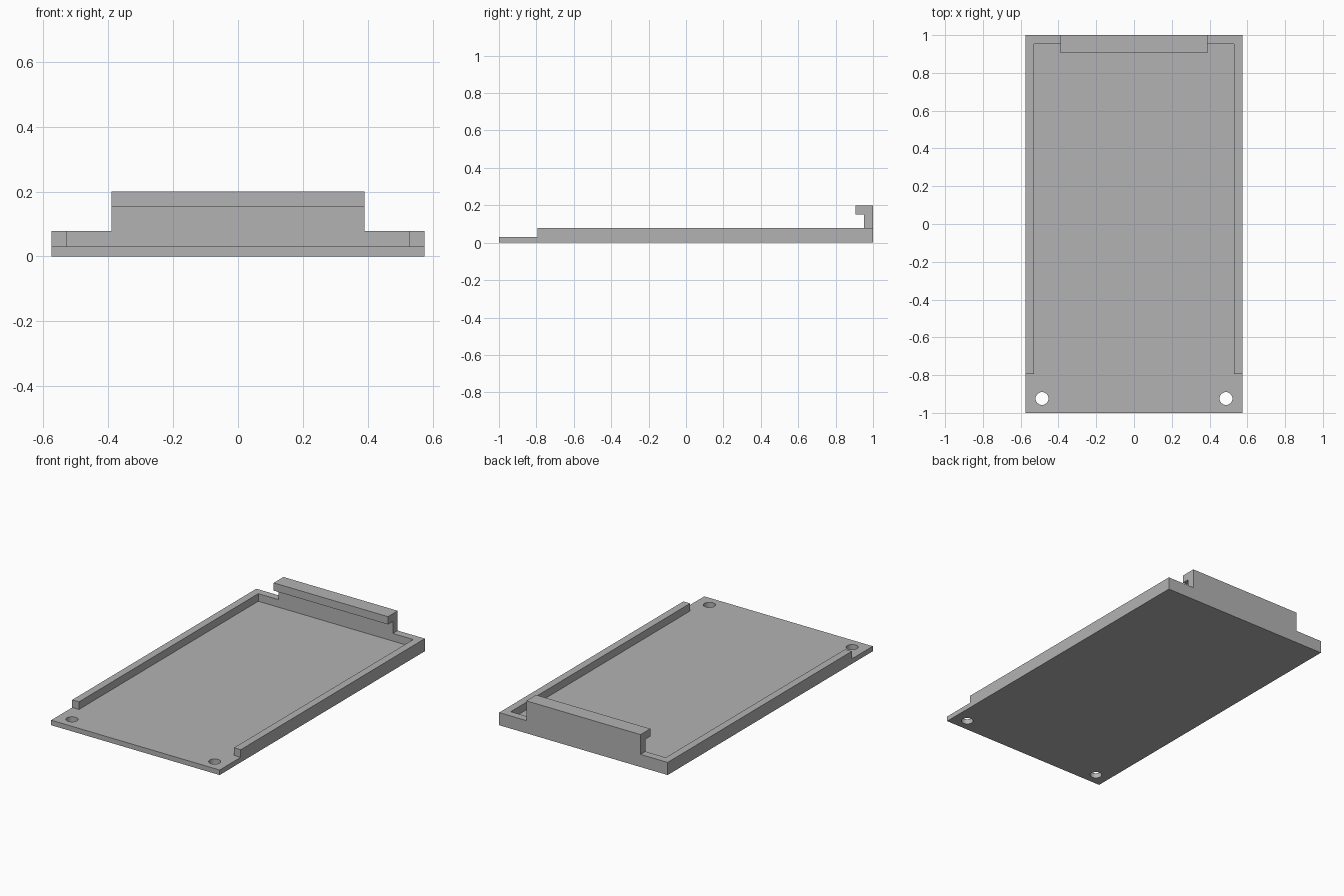
import bpy, bmesh, math
from mathutils import Vector

if "Cube" in bpy.data.objects:
    bpy.data.objects.remove(bpy.data.objects["Cube"])

W, WI = 0.575, 0.529               # outer and inner half width
FLOOR, RIM, TOP = 0.031, 0.078, 0.2
RIM_FRONT, BACK_IN, LIP = -0.795, 0.953, 0.905
HOOK = 0.39                        # half width of the hook

grey = bpy.data.materials.new("grey plastic")
grey.diffuse_color = (0.45, 0.45, 0.45, 1)
grey.use_nodes = True
grey.node_tree.nodes["Principled BSDF"].inputs["Base Color"].default_value = grey.diffuse_color


def prism(name, outline, direction):
    """Extrude a closed outline of 3D points along a direction."""
    bm = bmesh.new()
    face = bm.faces.new([bm.verts.new(p) for p in outline])
    ext = bmesh.ops.extrude_face_region(bm, geom=[face])
    moved = [v for v in ext["geom"] if isinstance(v, bmesh.types.BMVert)]
    bmesh.ops.translate(bm, vec=Vector(direction), verts=moved)
    bmesh.ops.recalc_face_normals(bm, faces=bm.faces[:])
    mesh = bpy.data.meshes.new(name)
    bm.to_mesh(mesh)
    bm.free()
    mesh.materials.append(grey)
    obj = bpy.data.objects.new(name, mesh)
    bpy.context.collection.objects.link(obj)
    return obj


def combine(target, tool, operation):
    """Apply a boolean and remove the tool object."""
    mod = target.modifiers.new(operation, 'BOOLEAN')
    mod.operation, mod.solver, mod.object = operation, 'EXACT', tool
    bpy.context.view_layer.objects.active = target
    bpy.ops.object.modifier_apply(modifier=mod.name)
    bpy.data.objects.remove(tool)


# Base plate
tray = prism("tray", [(-W, -1, 0), (W, -1, 0), (W, 1, 0), (-W, 1, 0)], (0, 0, FLOOR))

# U-shaped rim, open at the front
half = [(W, 1), (W, RIM_FRONT), (WI, RIM_FRONT), (WI, BACK_IN)]
rim_outline = half + [(-x, y) for x, y in reversed(half)]
rim = prism("rim", [(x, y, 0) for x, y in rim_outline], (0, 0, RIM))
combine(tray, rim, 'UNION')

# Hooked stop standing on the back rim
hook_profile = [(1, 0), (1, TOP), (LIP, TOP), (LIP, 0.152), (BACK_IN, 0.152), (BACK_IN, 0)]
hook = prism("hook", [(-HOOK, y, z) for y, z in hook_profile], (2 * HOOK, 0, 0))
combine(tray, hook, 'UNION')

# Screw holes in the front corners
for side in (-1, 1):
    ring = [(side * 0.487 + 0.034 * math.cos(math.tau * i / 32),
             -0.924 + 0.034 * math.sin(math.tau * i / 32), -0.1) for i in range(32)]
    combine(tray, prism("hole_cutter", ring, (0, 0, 0.3)), 'DIFFERENCE')

# Smooth hole walls, sharp everywhere else
tray.select_set(True)
bpy.context.view_layer.objects.active = tray
bpy.ops.object.shade_smooth_by_angle(angle=math.radians(30))
